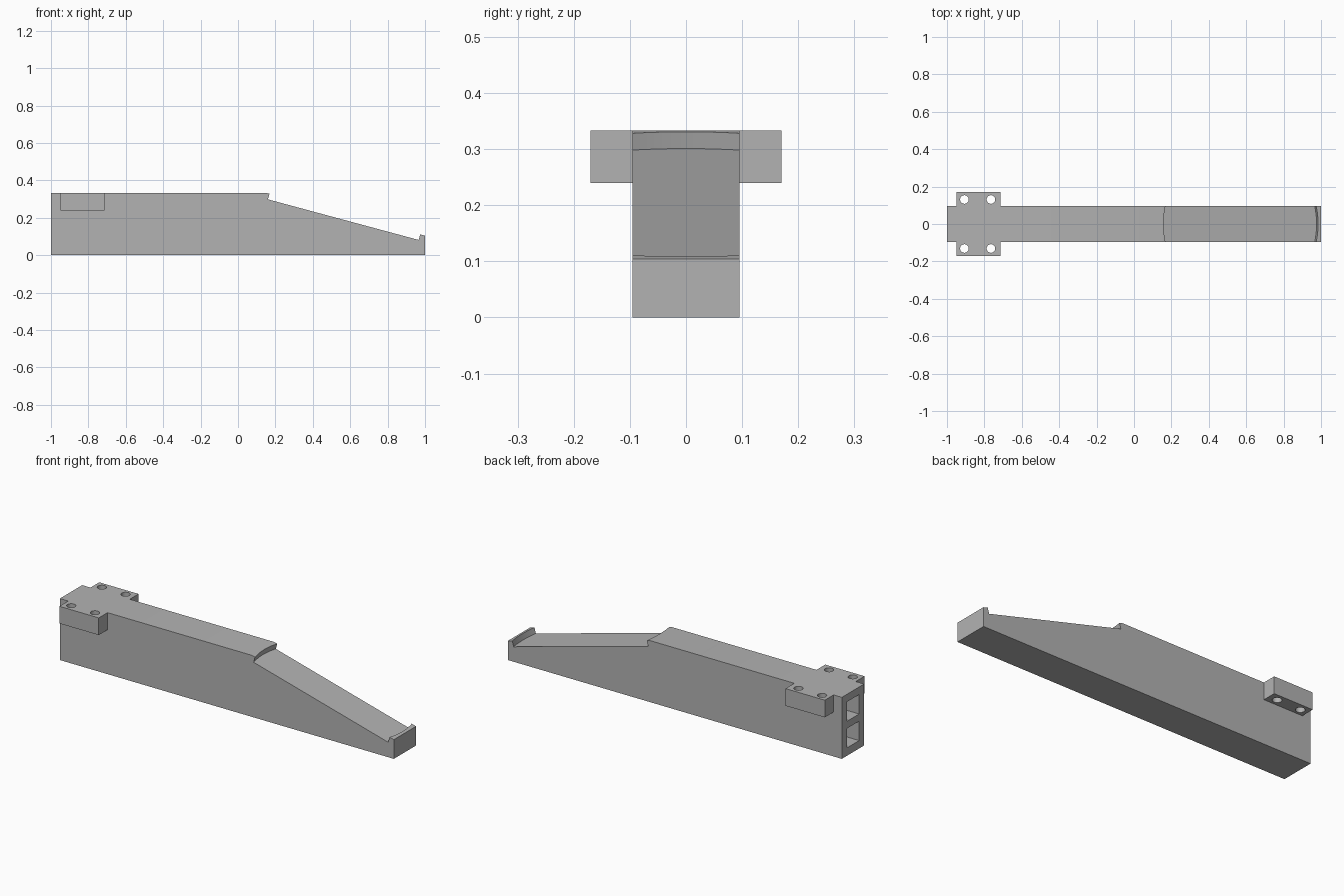
import bpy, bmesh, math
from mathutils import Matrix, Vector

cube = bpy.data.objects.get("Cube")
if cube:
    bpy.data.objects.remove(cube, do_unlink=True)

grey = bpy.data.materials.new("plain grey")
grey.use_nodes = True
grey.diffuse_color = (0.45, 0.45, 0.45, 1)
grey.node_tree.nodes["Principled BSDF"].inputs["Base Color"].default_value = grey.diffuse_color


def to_object(name, bm):
    bmesh.ops.recalc_face_normals(bm, faces=bm.faces)
    mesh = bpy.data.meshes.new(name)
    bm.to_mesh(mesh)
    bm.free()
    mesh.materials.append(grey)
    obj = bpy.data.objects.new(name, mesh)
    bpy.context.collection.objects.link(obj)
    return obj


def box(name, low, high):
    low, high = Vector(low), Vector(high)
    bm = bmesh.new()
    place = Matrix.Translation((low + high) / 2) @ Matrix.Diagonal((*(high - low), 1))
    bmesh.ops.create_cube(bm, size=1, matrix=place)
    return to_object(name, bm)


def cylinder(name, radius, depth, matrix, sides):
    bm = bmesh.new()
    bmesh.ops.create_cone(bm, cap_ends=True, segments=sides, radius1=radius,
                          radius2=radius, depth=depth, matrix=matrix)
    return to_object(name, bm)


def combine(target, other, operation):
    """Apply a boolean and discard the helper."""
    mod = target.modifiers.new(operation, 'BOOLEAN')
    mod.operation = operation
    mod.solver = 'EXACT'
    mod.object = other
    bpy.context.view_layer.objects.active = target
    bpy.ops.object.modifier_apply(modifier=mod.name)
    bpy.data.objects.remove(other, do_unlink=True)


HALF_WIDTH, TOP = 0.095, 0.333
BEND_X, NOSE_Z = 0.15, 0.104

# Long body: side profile with a sloping front end, extruded across its width
profile = [(-1, 0), (1, 0), (1, NOSE_Z), (BEND_X, TOP), (-1, TOP)]
bm = bmesh.new()
face = bm.faces.new([bm.verts.new((x, -HALF_WIDTH, z)) for x, z in profile])
extruded = bmesh.ops.extrude_face_region(bm, geom=[face])["geom"]
bmesh.ops.translate(bm, vec=(0, 2 * HALF_WIDTH, 0),
                    verts=[v for v in extruded if isinstance(v, bmesh.types.BMVert)])
body = to_object("sloped_arm", bm)

# Mounting flange with four bolt holes
flange = box("mounting_flange", (-0.95, -0.17, 0.24), (-0.715, 0.17, TOP))
combine(body, flange, 'UNION')
for x in (-0.907, -0.765):
    for y in (-0.131, 0.131):
        hole = cylinder("bolt_hole", 0.023, 0.3, Matrix.Translation((x, y, 0.3)), 32)
        combine(body, hole, 'DIFFERENCE')

# Shallow round seat sunk square to the slope, leaving a lip at the nose
slope = math.atan2(TOP - NOSE_Z, 1 - BEND_X)
seat_x, sink, height = 0.563, 0.031, 0.3
seat_z = NOSE_Z + (1 - seat_x) * math.tan(slope) - sink / math.cos(slope)
seat_place = (Matrix.Translation((seat_x, 0, seat_z)) @ Matrix.Rotation(slope, 4, 'Y')
              @ Matrix.Translation((0, 0, height / 2)))
combine(body, cylinder("round_seat", 0.428, height, seat_place, 160), 'DIFFERENCE')

# Two rectangular sockets in the rear end
for z in (0.043, 0.187):
    socket = box("rear_socket", (-1.1, -0.052, z), (-0.75, 0.052, z + 0.105))
    combine(body, socket, 'DIFFERENCE')

# Smooth curved walls, keep corners crisp
bpy.ops.object.select_all(action='DESELECT')
body.select_set(True)
bpy.context.view_layer.objects.active = body
bpy.ops.object.shade_smooth_by_angle(angle=math.radians(25))
